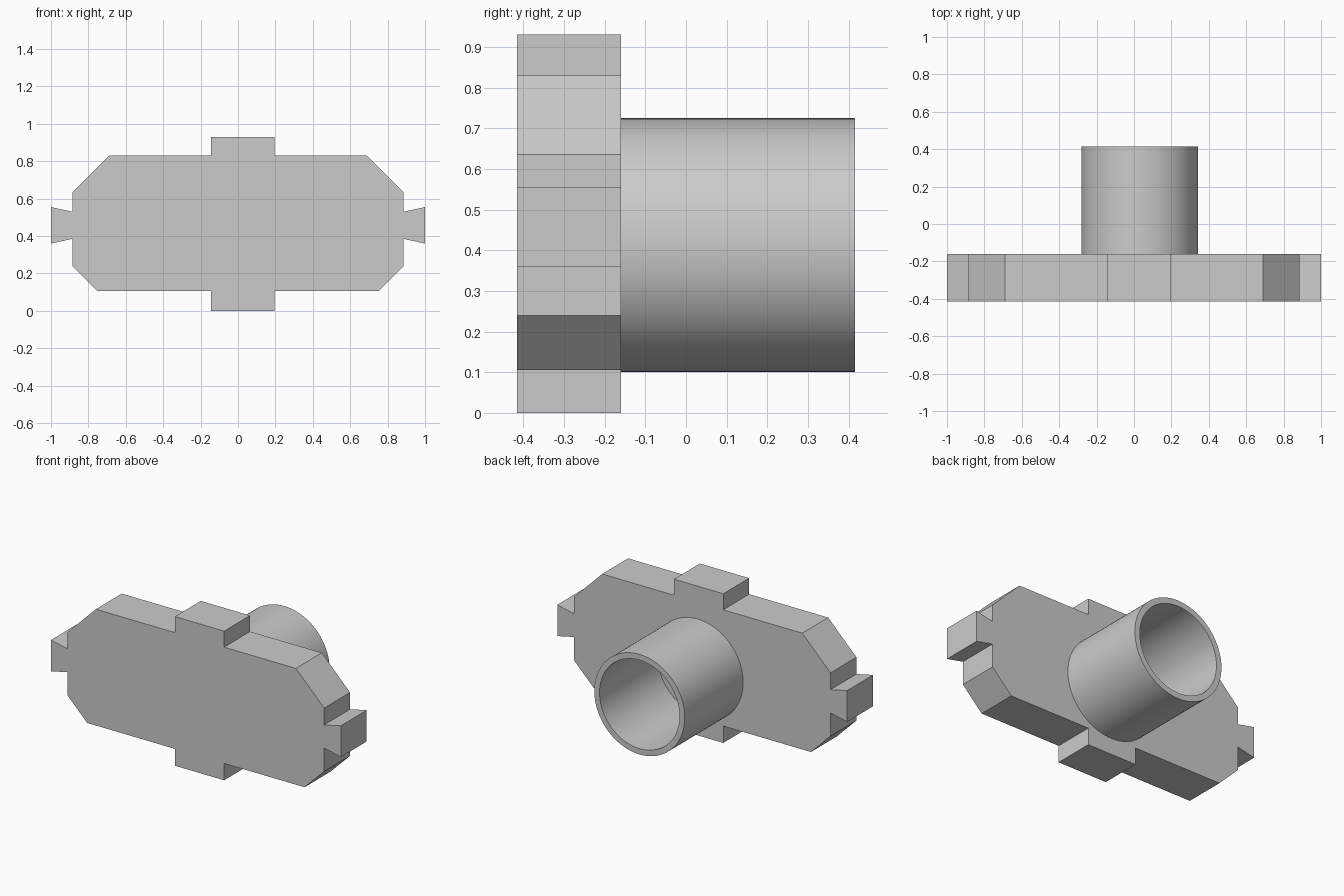
import bpy
import bmesh
import math

cube = bpy.data.objects.get("Cube")
if cube:
    bpy.data.objects.remove(cube, do_unlink=True)

FRONT, SEAM, BACK = -0.415, -0.16, 0.415

grey = bpy.data.materials.new("plain grey")
grey.use_nodes = True
colour = (0.6, 0.6, 0.6, 1)
grey.diffuse_color = colour
grey.node_tree.nodes["Principled BSDF"].inputs["Base Color"].default_value = colour


def finish(bm, name):
    bmesh.ops.recalc_face_normals(bm, faces=bm.faces[:])
    mesh = bpy.data.meshes.new(name)
    bm.to_mesh(mesh)
    bm.free()
    mesh.materials.append(grey)
    obj = bpy.data.objects.new(name, mesh)
    bpy.context.collection.objects.link(obj)
    return obj


# Flat plate: right-hand outline from bottom to top, mirrored for the left
side = [(0.75, 0.105), (0.885, 0.24), (0.885, 0.385), (1, 0.36),
        (1, 0.555), (0.885, 0.53), (0.885, 0.635), (0.69, 0.83)]
tab_left, tab_right = -0.145, 0.195
bottom_tab = [(tab_left, 0.105), (tab_left, 0), (tab_right, 0), (tab_right, 0.105)]
top_tab = [(tab_right, 0.83), (tab_right, 0.93), (tab_left, 0.93), (tab_left, 0.83)]
outline = bottom_tab + side + top_tab + [(-x, z) for x, z in reversed(side)]

bm = bmesh.new()
face = bm.faces.new([bm.verts.new((x, FRONT, z)) for x, z in outline])
extruded = bmesh.ops.extrude_face_region(bm, geom=[face], use_keep_orig=True)
moved = [v for v in extruded["geom"] if isinstance(v, bmesh.types.BMVert)]
bmesh.ops.translate(bm, verts=moved, vec=(0, SEAM - FRONT, 0))
finish(bm, "plate")

# Hollow round tube, sunk slightly into the back of the plate
SIDES, OUTER, INNER = 96, 0.312, 0.276
bm = bmesh.new()
rings = []
for radius, y in [(OUTER, SEAM - 0.02), (OUTER, BACK), (INNER, BACK), (INNER, SEAM - 0.02)]:
    angles = [math.tau * i / SIDES for i in range(SIDES)]
    rings.append([bm.verts.new((0.03 + radius * math.cos(a), y, 0.413 + radius * math.sin(a)))
                  for a in angles])
for k, ring in enumerate(rings):
    after = rings[(k + 1) % len(rings)]
    for i in range(SIDES):
        j = (i + 1) % SIDES
        bm.faces.new((ring[i], ring[j], after[j], after[i]))
tube = finish(bm, "tube")
bpy.ops.object.select_all(action="DESELECT")
tube.select_set(True)
bpy.context.view_layer.objects.active = tube
bpy.ops.object.shade_smooth_by_angle(angle=math.radians(30))
